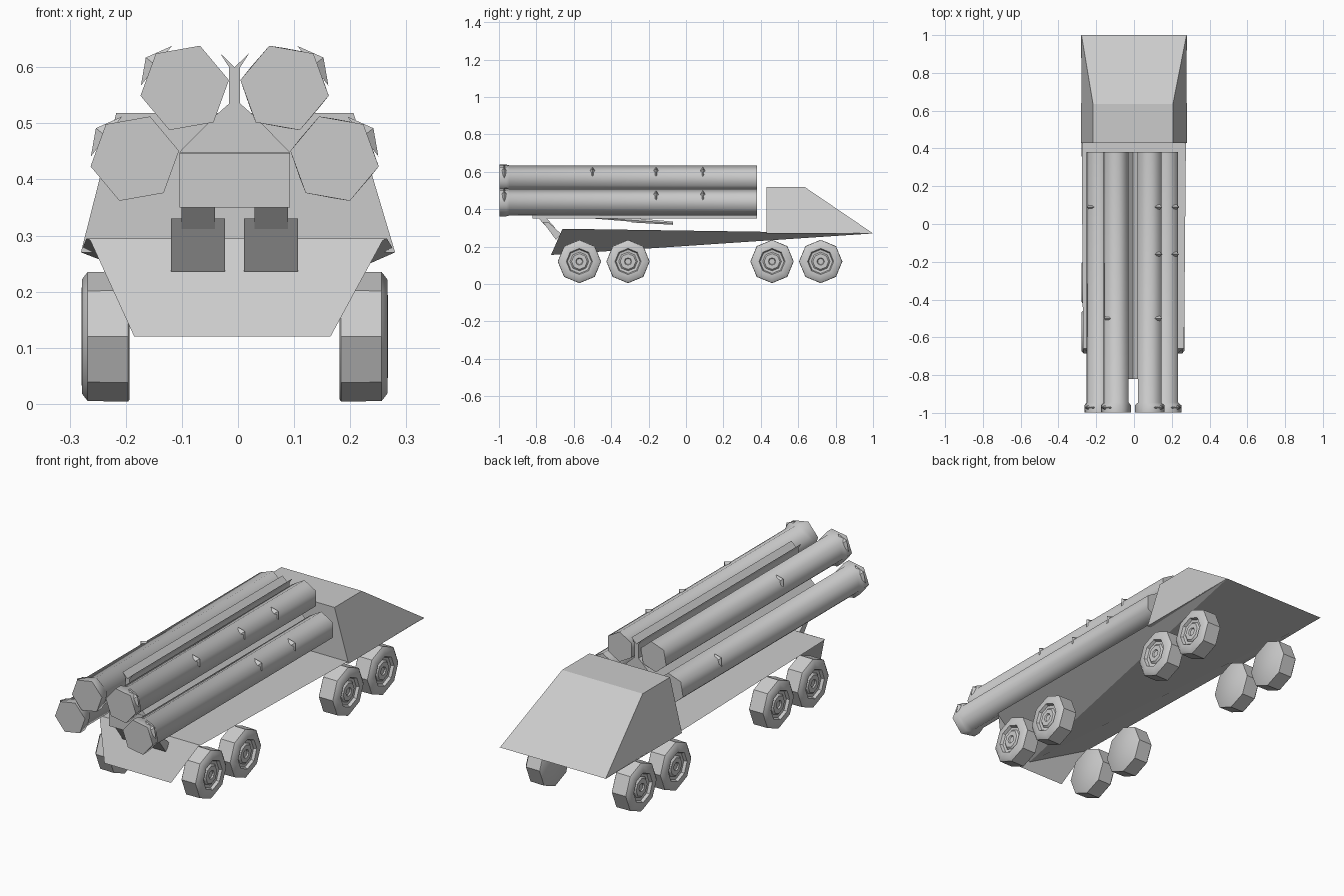
import bpy, bmesh
from math import radians, cos, sin, pi
from mathutils import Vector

if "Cube" in bpy.data.objects:
    bpy.data.objects.remove(bpy.data.objects["Cube"])

def make(name, verts, faces, smooth=None):
    me = bpy.data.meshes.new(name)
    me.from_pydata([tuple(v) for v in verts], [], faces)
    bm = bmesh.new()
    bm.from_mesh(me)
    bmesh.ops.recalc_face_normals(bm, faces=bm.faces[:])
    bm.to_mesh(me)
    bm.free()
    ob = bpy.data.objects.new(name, me)
    bpy.context.collection.objects.link(ob)
    if smooth:
        me.shade_smooth()
        me.set_sharp_from_angle(angle=radians(smooth))
    return ob

def loft(name, rings, smooth=None):
    """Skin equal-sized rings of points and cap both ends."""
    n = len(rings[0])
    faces = [tuple(range(n)), tuple(range(n * (len(rings) - 1), n * len(rings)))]
    for k in range(len(rings) - 1):
        for i in range(n):
            j = (i + 1) % n
            faces.append((k*n + i, k*n + j, (k+1)*n + j, (k+1)*n + i))
    return make(name, [p for r in rings for p in r], faces, smooth)

def prism_x(name, profile, x0, x1):
    return loft(name, [[(x, y, z) for y, z in profile] for x in (x0, x1)])

def prism_y(name, profile, y0, y1):
    return loft(name, [[(x, y, z) for x, z in profile] for y in (y0, y1)])

CX = -0.006   # the launcher and wheels sit slightly off centre

# Tapered V-bottom hull
make("hull", [(-.27, -.66, .295), (.265, -.66, .295), (.02, -.722, .155),
              (-.28, 1, .27), (.28, 1, .27)],
     [(0, 1, 2), (0, 2, 3), (1, 4, 2), (2, 4, 3), (0, 3, 4, 1)])

# Sloping rear plate
make("rear_plate", [(-.265, -.661, .295), (.26, -.661, .295),
                    (.165, -.738, .12), (-.185, -.738, .12)], [(0, 1, 2, 3)])

# Wedge cab with a long windscreen slope
make("cab", [(-.28, .43, .27), (.28, .43, .27), (.278, 1, .27), (-.278, 1, .27),
             (-.217, .43, .518), (.206, .43, .518), (.206, .635, .518), (-.217, .635, .518)],
     [(0, 1, 2, 3), (4, 5, 6, 7), (0, 1, 5, 4), (1, 2, 6, 5), (2, 3, 7, 6), (3, 0, 4, 7)])

# Eight-sided wheels with recessed hubs
for s in (1, -1):
    for y in (-.57, -.31, .46, .72):
        sections = [(.187, .112), (.190, .116), (.262, .115), (.272, .102), (.273, .07),
                    (.260, .064), (.258, .05), (.266, .042), (.266, .02), (.260, .016)]
        rings = [[(CX + s * x, y + r * cos(i * pi / 4), .12 + r * sin(i * pi / 4))
                  for i in range(8)] for x, r in sections]
        loft("wheel", rings, 40)

def nub(x, z, y, a, half, r=.06):
    """Small pointed clip on a tube, pointing outward."""
    out = Vector((cos(a), 0, sin(a)))
    tan = Vector((-sin(a), 0, cos(a)))
    c = Vector((x, y, z)) + out * r
    w = Vector((0, .018, 0))
    make("tube_clip", [c - tan * half, c - w, c + tan * half, c + w, c + out * .024],
         [(0, 1, 2, 3), (0, 1, 4), (1, 2, 4), (2, 3, 4), (3, 0, 4)])

# Four hexagonal launch tubes with wider rear collars and clips
for s in (1, -1):
    for level, (dx, z) in enumerate(((.178, .437), (.089, .563))):
        x = CX + s * dx
        turn = -30 if s > 0 else -20
        sections = [(-.998, .080, -10), (-.96, .080, -10), (-.945, .071, turn), (.38, .071, turn)]
        rings = [[(x + s * r * cos(radians(60 * i + t)), y, z + r * sin(radians(60 * i + t)))
                  for i in range(6)] for y, r, t in sections]
        loft("launch_tube", rings, 65)
        if s > 0:
            spots = [-.16, .09] + ([-.5] if level else [])
        else:
            spots = [-.5] if level else [.09]
        a = radians(38) if s > 0 else pi - radians(38)
        for y in spots:
            nub(x, z, y, a, .032)
        nub(x, z, -.972, a, .045, .064)

# Launcher beam between the lower tubes, with a forked rail above
prism_y("launcher_beam", [(-.104, .35), (.093, .35), (.093, .447), (-.104, .447)], -.82, .38)
right = [(.093, .448), (.03, .512), (.004, .535), (.004, .6), (.02, .625)]
left = [(2 * CX - x, z) for x, z in reversed(right)]
prism_y("centre_rail", right + [(CX, .6)] + left, -.82, .38)

# Hinge arms at the rear: narrow upper link and wide lower bracket
for s in (1, -1):
    c = CX + s * .065
    prism_x("hinge_link", [(-.79, .352), (-.745, .352), (-.70, .30), (-.745, .305)],
            c - .03, c + .03)
    prism_x("hinge_bracket", [(-.765, .33), (-.735, .33), (-.665, .265), (-.695, .236)],
            c - .048, c + .048)

# Raising rams beneath the beam
for s in (1, -1):
    a, b = Vector((CX + s * .07, -.56, .36)), Vector((CX + s * .07, -.07, .325))
    mid = a.lerp(b, .55)
    def ring(p, r):
        return [(p.x + r * cos(i * pi / 3), p.y, p.z + r * sin(i * pi / 3)) for i in range(6)]
    loft("raising_ram", [ring(a, .006), ring(mid, .009), ring(mid, .014), ring(b, .01)])
